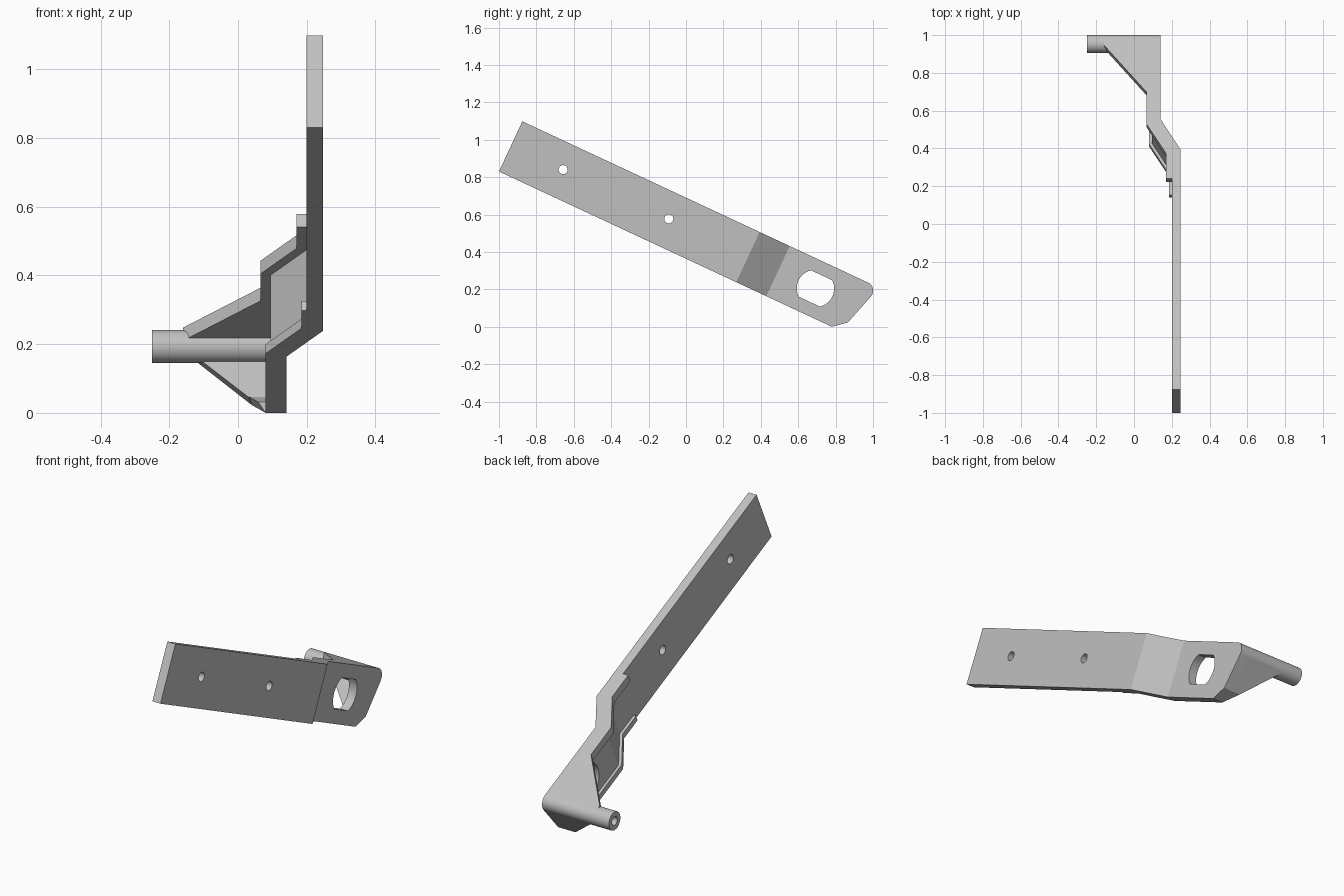
import bpy, bmesh, math
from mathutils import Vector

cube = bpy.data.objects.get("Cube")
if cube:
    bpy.data.objects.remove(cube, do_unlink=True)

grey = bpy.data.materials.new("plain grey")
grey.use_nodes = True
grey.diffuse_color = (0.53, 0.53, 0.53, 1)
grey.node_tree.nodes["Principled BSDF"].inputs["Base Color"].default_value = grey.diffuse_color

# The arm is laid out in x, u (along the arm) and v (across it), then tilted
TILT = math.radians(25)
C, S = math.cos(TILT), math.sin(TILT)
WIDTH = 0.296
PIVOT = (2.039, 0.248)
TUBE_R = 0.048


def place(x, u, v):
    return Vector((x, -1 + u * C + v * S, 0.83 - u * S + v * C))


def loft(name, ring_a, ring_b):
    """Solid between two matching rings of x, u, v points."""
    bm = bmesh.new()
    a = [bm.verts.new(place(*p)) for p in ring_a]
    b = [bm.verts.new(place(*p)) for p in ring_b]
    bm.faces.new(a)
    bm.faces.new(b)
    for i in range(len(a)):
        j = (i + 1) % len(a)
        bm.faces.new((a[i], a[j], b[j], b[i]))
    bmesh.ops.recalc_face_normals(bm, faces=bm.faces)
    mesh = bpy.data.meshes.new(name)
    bm.to_mesh(mesh)
    bm.free()
    obj = bpy.data.objects.new(name, mesh)
    bpy.context.collection.objects.link(obj)
    mesh.materials.append(grey)
    return obj


def across(name, profile, v0, v1):
    """Extrude an x, u profile across the arm."""
    return loft(name, [(x, u, v0) for x, u in profile], [(x, u, v1) for x, u in profile])


def sideways(name, outline, x0, x1):
    """Extrude a u, v outline along x; x0 may depend on v."""
    near = x0 if callable(x0) else lambda v: x0
    return loft(name, [(near(v), u, v) for u, v in outline], [(x1, u, v) for u, v in outline])


def arc(centre, r, start, end, n):
    angles = [math.radians(start + (end - start) * i / n) for i in range(n + 1)]
    return [(centre[0] + r * math.cos(t), centre[1] + r * math.sin(t)) for t in angles]


def circle(centre, r, n=40):
    return arc(centre, r, 0, 360, n)[:-1]


def boolean(obj, cutter, operation="DIFFERENCE"):
    cutter.hide_render = True
    mod = obj.modifiers.new("cut", "BOOLEAN")
    mod.operation, mod.solver, mod.object = operation, "EXACT", cutter
    bpy.context.view_layer.objects.active = obj
    bpy.ops.object.modifier_apply(modifier=mod.name)
    bpy.data.objects.remove(cutter, do_unlink=True)


# Joggled plate, trimmed to its rounded and chamfered end
plate = across("arm_plate", [(0.247, 0), (0.247, 1.4), (0.141, 1.577), (0.141, 2.2),
                             (0.094, 2.2), (0.094, 1.562), (0.2, 1.385), (0.2, 0)],
               -0.1, WIDTH + 0.1)
trim = [(-0.0, 0), (1.963, 0), (2.032, 0.057)] + arc(PIVOT, TUBE_R, -15, 90, 12) + [(0, WIDTH)]
boolean(plate, sideways("trim", trim, -0.5, 0.5), "INTERSECT")

# Mounting holes and the large hole with two flats
for y, z in ((-0.657, 0.84), (-0.092, 0.577)):
    centre = ((y + 1) * C - (z - 0.83) * S, (y + 1) * S + (z - 0.83) * C)
    boolean(plate, sideways("hole", circle(centre, 0.024), 0, 0.4))
big = ((0.692 + 1) * C + 0.625 * S, (0.692 + 1) * S - 0.625 * C)
flatted = arc(big, 0.1, -51, 51, 14) + arc(big, 0.1, 129, 231, 14)
boolean(plate, sideways("hole", flatted, 0, 0.4))

# Upper lip that widens into the gusset reaching the tube
upper = across("upper_lip", [(0.205, 1.23), (0.17, 1.23), (0.17, 1.377), (0.065, 1.552),
                             (0.065, 1.738), (-0.16, 2.012), (-0.16, PIVOT[0]),
                             (0.13, PIVOT[0]), (0.13, 1.57), (0.205, 1.445)],
               WIDTH - 0.042, WIDTH)

# Shallow lower lip
lower = across("lower_lip", [(0.205, 1.258), (0.185, 1.258), (0.185, 1.381), (0.08, 1.556),
                             (0.08, 1.963), (0.13, 1.963), (0.13, 1.57), (0.205, 1.445)],
               0, 0.03)

# End gusset under the tube, and the short rim joining it to the lower lip
end = sideways("end_gusset", [(2.032, 0.057), (2.085, 0.236), (2.055, 0.244), (1.998, 0.067)],
               lambda v: 0.04 - (v - 0.057), 0.12)
rim = sideways("corner_rim", [(1.963, 0), (2.032, 0.057), (1.998, 0.067), (1.953, 0.03)],
               lambda v: 0.08 - 0.7 * v, 0.12)

# Pivot tube with a blind bore
tube = sideways("pivot_tube", circle(PIVOT, TUBE_R), -0.25, 0.12)
boolean(tube, sideways("bore", circle(PIVOT, 0.022), -0.4, 0.08))

bpy.ops.object.select_all(action="DESELECT")
for obj in (plate, upper, lower, end, rim, tube):
    obj.select_set(True)
bpy.context.view_layer.objects.active = plate
bpy.ops.object.shade_smooth_by_angle(angle=math.radians(20))
